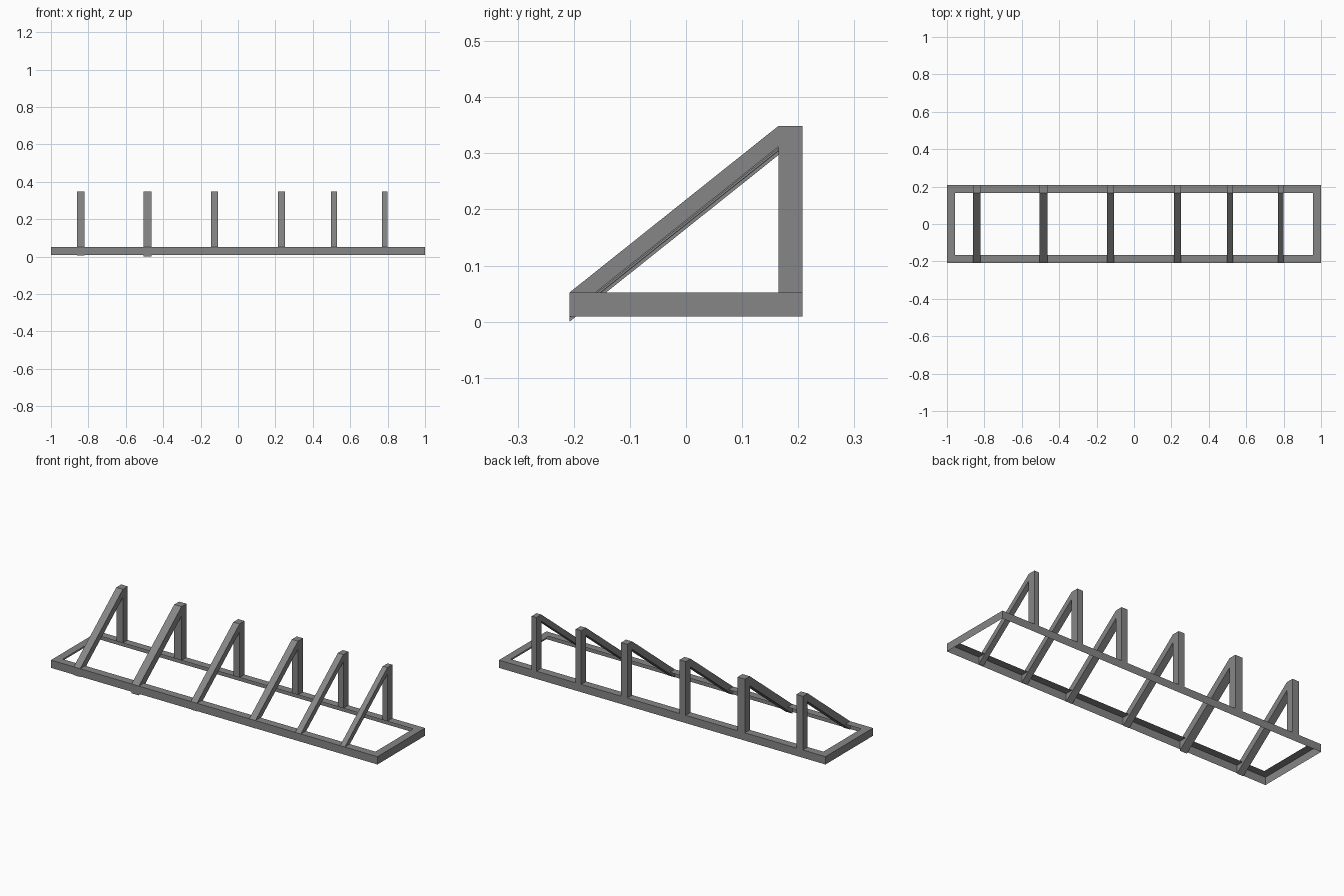
import bpy

if "Cube" in bpy.data.objects:
    bpy.data.objects.remove(bpy.data.objects["Cube"])

W = 0.043          # timber width
Y = 0.208          # half depth of the frame
Z0, Z1 = 0.009, 0.052
TOP = 0.349

dark = bpy.data.materials.new("dark_grey")
dark.diffuse_color = (0.24, 0.24, 0.24, 1)
dark.use_nodes = True
dark.node_tree.nodes["Principled BSDF"].inputs["Base Color"].default_value = dark.diffuse_color


def make_object(name, verts, faces):
    mesh = bpy.data.meshes.new(name)
    mesh.from_pydata(verts, [], faces)
    mesh.materials.append(dark)
    obj = bpy.data.objects.new(name, mesh)
    bpy.context.collection.objects.link(obj)
    return obj


def extrude_profile(name, x0, x1, profile):
    """Extrude a closed (y, z) profile along x."""
    n = len(profile)
    verts = [(x, y, z) for x in (x0, x1) for y, z in profile]
    faces = [tuple(reversed(range(n))), tuple(range(n, 2 * n))]
    faces += [(i, (i + 1) % n, n + (i + 1) % n, n + i) for i in range(n)]
    return make_object(name, verts, faces)


def ring(hx, hy, z):
    return [(-hx, -hy, z), (hx, -hy, z), (hx, hy, z), (-hx, hy, z)]


# Base frame: angle section, outer wall plus top flange, open below and inside
verts = ring(1, Y, Z0) + ring(1, Y, Z1) + ring(1 - W, Y - W, Z1)
faces = [(k + i, k + (i + 1) % 4, k + 4 + (i + 1) % 4, k + 4 + i)
         for k in (0, 4) for i in range(4)]
make_object("base_frame", verts, faces)

# Supports: centre x, width, vertical thickness of the brace
supports = [
    (-0.841, 0.040, 0.046), (-0.484, 0.045, 0.052), (-0.125, 0.038, 0.045),
    (0.233, 0.038, 0.044), (0.513, 0.034, 0.040), (0.785, 0.029, 0.037),
]
for i, (x, w, d) in enumerate(supports, 1):
    a, b = x - w / 2, x + w / 2
    yf, yb = -Y + 0.0005, Y - W
    # Upright post on the back rail
    extrude_profile(f"post_{i}", a, b, [(yb, Z1), (Y, Z1), (Y, TOP), (yb, TOP)])
    # Sloping brace, cut plumb at both ends
    extrude_profile(f"brace_{i}", a, b,
                    [(yf, Z1 - d), (yb, TOP - d), (yb, TOP), (yf, Z1)])
